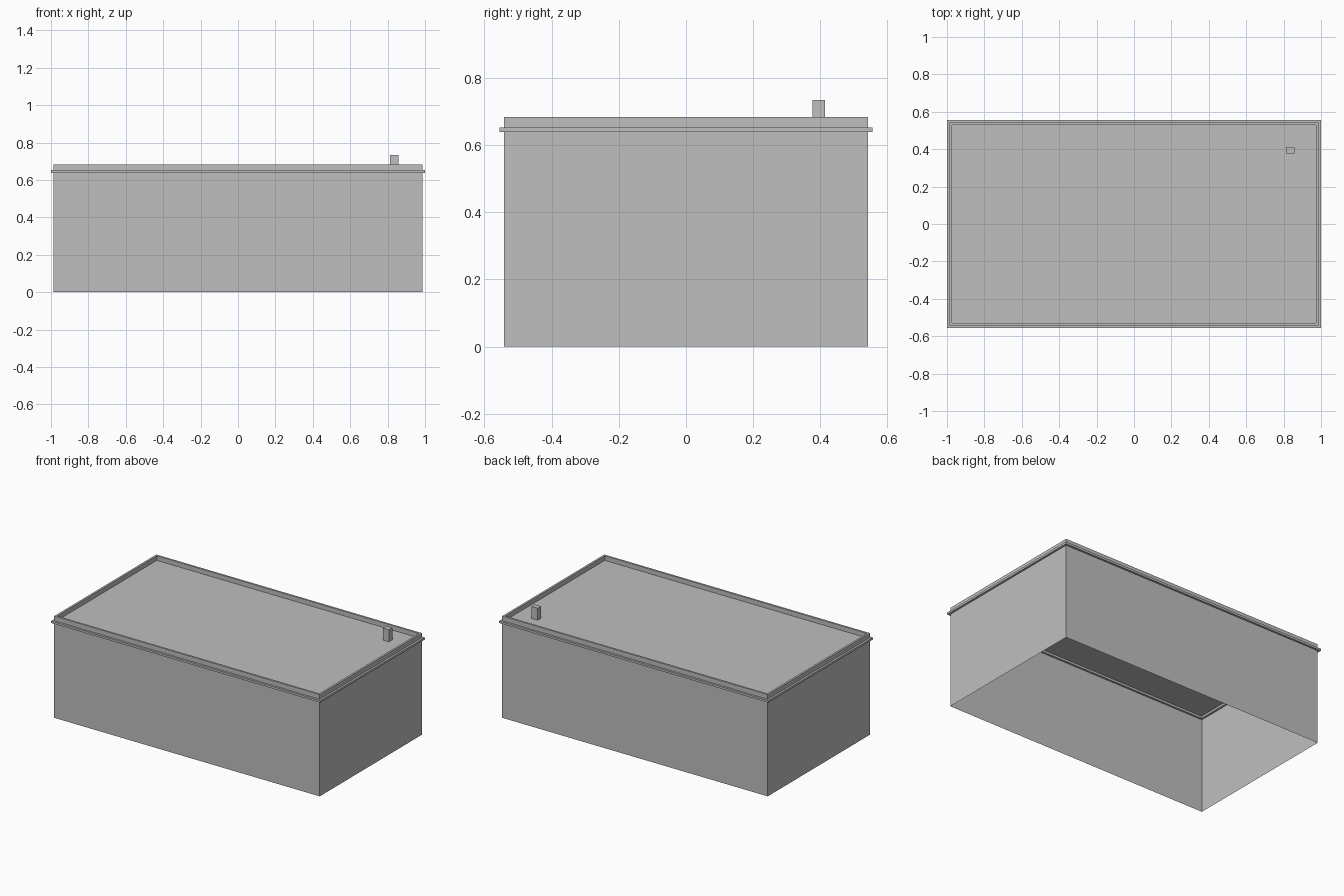
import bpy
import bmesh

cube = bpy.data.objects.get("Cube")
if cube:
    bpy.data.objects.remove(cube, do_unlink=True)

# Single material
GREY = (0.52, 0.52, 0.52, 1)
grey = bpy.data.materials.new("plain grey")
grey.use_nodes = True
grey.diffuse_color = GREY
grey.node_tree.nodes["Principled BSDF"].inputs["Base Color"].default_value = GREY

# Half sizes of the building and shared heights
HX, HY = 0.9865, 0.5415
STEP = 0.0135
LEDGE_Z, ROOF_Z, TOP_Z, VENT_Z = 0.638, 0.652, 0.683, 0.733


def loop(bm, grow, z):
    """Rectangle of vertices, offset outward from the wall line."""
    x, y = HX + grow, HY + grow
    return [bm.verts.new((sx * x, sy * y, z))
            for sx, sy in ((-1, -1), (1, -1), (1, 1), (-1, 1))]


def bridge(bm, a, b):
    for i in range(4):
        j = (i + 1) % 4
        bm.faces.new((a[i], a[j], b[j], b[i]))


def finish(name, bm):
    mesh = bpy.data.meshes.new(name)
    bm.to_mesh(mesh)
    bm.free()
    mesh.materials.append(grey)
    obj = bpy.data.objects.new(name, mesh)
    bpy.context.collection.objects.link(obj)
    return obj


def ring(name, outer, inner, z0, z1):
    """Closed rectangular frame."""
    bm = bmesh.new()
    loops = [loop(bm, g, z) for g, z in
             ((outer, z0), (outer, z1), (inner, z1), (inner, z0))]
    for i in range(4):
        bridge(bm, loops[i], loops[(i + 1) % 4])
    bmesh.ops.recalc_face_normals(bm, faces=bm.faces)
    return finish(name, bm)


# Outer walls, open underneath
bm = bmesh.new()
bridge(bm, loop(bm, 0, 0), loop(bm, 0, LEDGE_Z))
finish("walls", bm)

# Projecting ledge and parapet above it
ring("ledge", STEP, -STEP, LEDGE_Z, ROOF_Z)
ring("parapet", 0, -STEP, ROOF_Z, TOP_Z)

# Flat roof inside the parapet
bm = bmesh.new()
bm.faces.new(loop(bm, -STEP, ROOF_Z))
finish("roof", bm)

# Small roof vent
bm = bmesh.new()
bmesh.ops.create_cube(bm, size=1)
bmesh.ops.scale(bm, vec=(0.044, 0.036, VENT_Z - ROOF_Z), verts=bm.verts)
vent = finish("roof_vent", bm)
vent.location = (0.835, 0.395, (VENT_Z + ROOF_Z) / 2)
